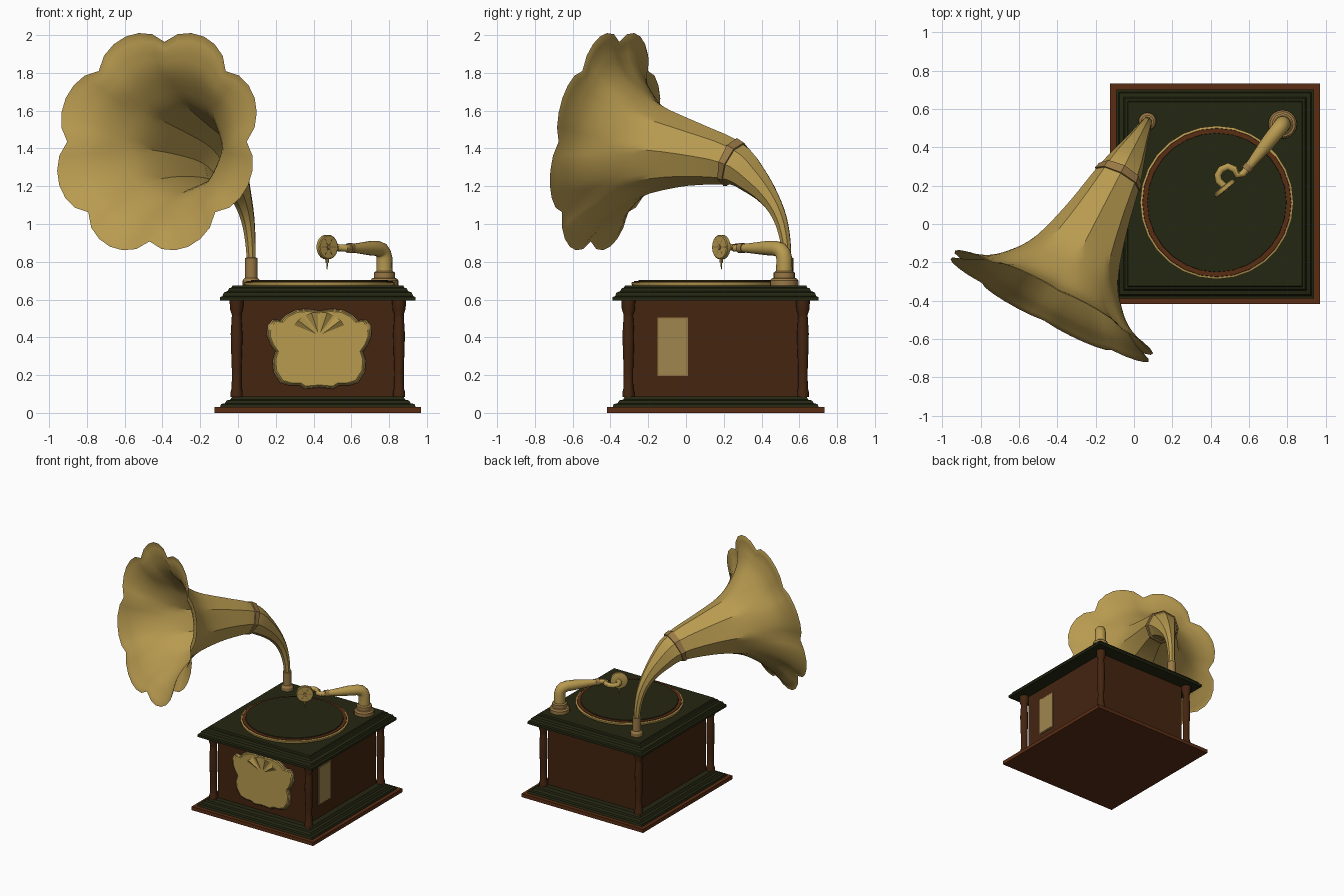
import bpy, bmesh, math
from mathutils import Vector

if "Cube" in bpy.data.objects:
    bpy.data.objects.remove(bpy.data.objects["Cube"])

def mat(name, *c):
    m = bpy.data.materials.new(name)
    m.diffuse_color = (*c, 1)
    m.use_nodes = True
    m.node_tree.nodes["Principled BSDF"].inputs["Base Color"].default_value = m.diffuse_color
    return m

GOLD = mat("gold", 0.48, 0.325, 0.08)
TAN = mat("aged brass", 0.32, 0.19, 0.06)
PLATE = mat("dull brass", 0.35, 0.24, 0.08)
BROWN = mat("dark walnut", 0.058, 0.018, 0.005)
RED = mat("red walnut", 0.10, 0.026, 0.007)
GREEN = mat("black green", 0.018, 0.020, 0.006)
CX, CY, HX, HY = 0.4225, 0.157, 0.5475, 0.575

def loft(name, rings, m, cap=True):
    """Skin a list of closed rings of points."""
    bm = bmesh.new()
    vs = [[bm.verts.new(p) for p in r] for r in rings]
    n = len(rings[0])
    for a, b in zip(vs, vs[1:]):
        for i in range(n):
            bm.faces.new((a[i], a[(i + 1) % n], b[(i + 1) % n], b[i]))
    if cap:
        bm.faces.new(vs[0][::-1])
        bm.faces.new(vs[-1])
        bmesh.ops.recalc_face_normals(bm, faces=bm.faces)
    me = bpy.data.meshes.new(name)
    bm.to_mesh(me)
    bm.free()
    me.materials.append(m)
    ob = bpy.data.objects.new(name, me)
    bpy.context.collection.objects.link(ob)
    return ob

def moulding(name, prof, m):
    """Rectangular stack: (inset from base edge, z)."""
    return loft(name, [[(CX + sx * (HX - d), CY + sy * (HY - d), z)
                for sx, sy in ((-1, -1), (1, -1), (1, 1), (-1, 1))] for d, z in prof], m)

def box(name, x0, x1, y0, y1, z0, z1, m):
    return loft(name, [[(x0, y0, z), (x1, y0, z), (x1, y1, z), (x0, y1, z)] for z in (z0, z1)], m)

def tube(name, pts, radii, m, n=16, cap=True):
    """Round tube along a path with varying radius."""
    pts = [Vector(p) for p in pts]
    rings, u = [], None
    for i, p in enumerate(pts):
        t = Vector((0, 0, 0))
        if i > 0: t += (p - pts[i - 1]).normalized()
        if i < len(pts) - 1: t += (pts[i + 1] - p).normalized()
        t.normalize()
        u = t.orthogonal() if u is None else u - t * u.dot(t)
        u.normalize()
        v = t.cross(u)
        rings.append([p + radii[i] * (u * math.cos(a) + v * math.sin(a))
                      for a in (2 * math.pi * k / n for k in range(n))])
    return loft(name, rings, m, cap)

def lathe(name, x, y, prof, m, n=16):
    return loft(name, [[(x + r * math.cos(2 * math.pi * k / n), y + r * math.sin(2 * math.pi * k / n), z)
                for k in range(n)] for r, z in prof], m)

# cabinet
moulding("plinth", [(0, 0), (0, 0.03)], RED)
moulding("base_moulding", [(0.03, 0.03), (0.035, 0.047), (0.055, 0.05), (0.065, 0.066),
                           (0.085, 0.07), (0.095, 0.088)], GREEN)
BX, BY = 0.405, 0.437
box("cabinet_body", CX - BX, CX + BX, CY - BY, CY + BY, 0.08, 0.6, BROWN)
moulding("lid", [(0.03, 0.594), (0.03, 0.613), (0.043, 0.618), (0.05, 0.637), (0.07, 0.645),
                 (0.078, 0.66), (0.09, 0.663), (0.095, 0.674)], GREEN)
column = [(0.032, 0.085), (0.032, 0.11), (0.026, 0.13), (0.025, 0.22), (0.03, 0.36), (0.031, 0.42),
          (0.026, 0.5), (0.025, 0.52), (0.035, 0.55), (0.037, 0.596)]
for sx, xn in ((-1, "left"), (1, "right")):
    for sy, yn in ((-1, "front"), (1, "back")):
        lathe(f"column_{yn}_{xn}", CX + sx * 0.43, CY + sy * 0.462, column, BROWN, 12)

# side plate
SX = CX + BX
box("side_plate_frame", SX - 0.01, SX + 0.005, -0.15, 0.01, 0.195, 0.505, TAN)
box("side_plate", SX - 0.01, SX + 0.009, -0.143, 0.003, 0.202, 0.498, PLATE)

# front ornament: mirrored outline, rim and raised shell
half = [(0, 0.535), (0.06, 0.545), (0.12, 0.54), (0.17, 0.515), (0.2, 0.485), (0.24, 0.49), (0.265, 0.46),
        (0.27, 0.41), (0.25, 0.36), (0.225, 0.325), (0.24, 0.28), (0.235, 0.22),
        (0.2, 0.165), (0.15, 0.15), (0.1, 0.15), (0.075, 0.133), (0, 0.14)]
outline = half + [(-x, z) for x, z in half[-2:0:-1]]
FY, PX = CY - BY, 0.43
def shield(name, k, y, m):
    loft(name, [[(PX + x * s, yy, 0.345 + (z - 0.345) * s) for x, z in outline]
                for s, yy in ((k, FY + 0.01), (k, y + 0.006), (k - 0.03, y))], m)
shield("ornament_rim", 1.03, FY - 0.016, PLATE)
shield("ornament_plate", 0.99, FY - 0.024, GOLD)
flutes = []
for i in range(9):
    a = math.radians(25 + 130 * i / 8)
    flutes.append((PX + 0.15 * math.cos(a), FY - (0.045 if i % 2 else 0.02), 0.405 + 0.13 * math.sin(a)))
loft("ornament_shell", [[(PX, FY - 0.022, 0.4)] * 2 + [(PX, FY - 0.02, 0.405)] * 7,
                        flutes], GOLD, False)
sh = bpy.data.objects["ornament_shell"].data
b = bmesh.new()
b.from_mesh(sh)
bmesh.ops.remove_doubles(b, verts=b.verts, dist=0.006)
bmesh.ops.recalc_face_normals(b, faces=b.faces)
b.to_mesh(sh)
b.free()

# turntable
TX, TY = 0.432, 0.112
lathe("turntable_rim", TX, TY, [(0.395, 0.672), (0.4, 0.68), (0.4, 0.69), (0.392, 0.694)], GOLD, 28)
lathe("turntable_band", TX, TY, [(0.39, 0.69), (0.387, 0.698)], RED, 28)
lathe("turntable_felt", TX, TY, [(0.365, 0.69), (0.362, 0.704)], GREEN, 28)

# horn socket
HPX, HPY = 0.07, 0.535
lathe("horn_socket", HPX, HPY, [(0.046, 0.672), (0.046, 0.7), (0.038, 0.712), (0.033, 0.714),
                                (0.033, 0.82), (0.026, 0.822)], TAN)

# horn: octagonal tube growing into eight petals, along a curve in one vertical plane
D = Vector((-0.46, -0.888, 0)).normalized()
U = Vector((-D.y, D.x, 0))
keys = [(0, 0.8, 0.024), (0.01, 0.91, 0.029), (0.042, 1.03, 0.038), (0.107, 1.14, 0.055), (0.21, 1.245, 0.088),
        (0.33, 1.325, 0.122), (0.57, 1.372, 0.172), (0.79, 1.398, 0.238), (0.92, 1.414, 0.32),
        (1.01, 1.425, 0.40), (1.06, 1.432, 0.475), (1.085, 1.436, 0.535)]
def spline(t):
    i = min(int(t), len(keys) - 2)
    f = t - i
    p = [Vector(keys[max(0, min(len(keys) - 1, j))]) for j in (i - 1, i, i + 1, i + 2)]
    return 0.5 * (2 * p[1] + (p[2] - p[0]) * f + (2 * p[0] - 5 * p[1] + 4 * p[2] - p[3]) * f * f
                  + (3 * p[1] - p[0] - 3 * p[2] + p[3]) * f ** 3)
def horn_ring(t, scale=1.0):
    k = spline(t)
    q = spline(min(t + 0.05, len(keys) - 1)) - spline(max(t - 0.05, 0))
    tan = (D * q.x + Vector((0, 0, q.y))).normalized()
    N = U.cross(tan)
    c = Vector((HPX, HPY, k.y)) + D * k.x
    p = max(0, min(1, (k.z - 0.2) / 0.3))
    ring, seg = [], 6
    for i in range(8 * seg):
        f = (i % seg) / seg
        octa = math.cos(math.pi / 8) / math.cos((f - 0.5) * math.pi / 4)
        petal = 1 + 0.14 * math.sin(math.pi * f) ** 0.7
        r = k.z * scale * (octa * (1 - p) + petal * p)
        a = 2 * math.pi * i / (8 * seg)
        ring.append(c + r * (U * math.cos(a) + N * math.sin(a)))
    return ring
steps = 3 * (len(keys) - 1)
loft("horn", [horn_ring(i / 3) for i in range(steps + 1)], GOLD, False)
loft("horn_band", [horn_ring(t, s) for t, s in ((4.86, 1.0), (4.87, 1.07), (5.05, 1.07), (5.06, 1.0))], TAN, False)

# tonearm
AX, AY = 0.775, 0.52
lathe("tonearm_base", AX, AY, [(0.075, 0.672), (0.075, 0.70), (0.066, 0.712), (0.056, 0.714),
                               (0.056, 0.742), (0.045, 0.75)], TAN, 20)
arm = [(0, 0.74), (0, 0.82), (0.008, 0.845), (0.025, 0.862), (0.055, 0.87), (0.12, 0.872), (0.29, 0.872)]
A = Vector((-0.2, -0.25, 0)).normalized()
def along(s, z): return (AX + A.x * s, AY + A.y * s, z)
tube("tonearm", [along(s, z) for s, z in arm], [0.043, 0.042, 0.041, 0.041, 0.04, 0.038, 0.021], GOLD)
tube("tonearm_collar", [along(0.275, 0.872), along(0.305, 0.872)], [0.027, 0.027], TAN)
goose = [along(0.29, 0.872), along(0.33, 0.872), (0.54, 0.255, 0.873), (0.525, 0.285, 0.875), (0.49, 0.3, 0.876),
         (0.455, 0.285, 0.877), (0.437, 0.255, 0.877), (0.442, 0.225, 0.877), (0.468, 0.2, 0.877)]
tube("gooseneck", goose, [0.019] * len(goose), GOLD, 12)

# soundbox: vertical disc with rim, spokes hub and needle
C, W = Vector((0.472, 0.187, 0.878)), Vector((0.63, -0.77, 0)).normalized()
S = Vector((-W.y, W.x, 0))
tube("soundbox_rim", [C - W * 0.014, C - W * 0.01, C + W * 0.01, C + W * 0.014, C + W * 0.014, C + W * 0.006],
     [0.055, 0.065, 0.065, 0.06, 0.048, 0.046], GOLD, 20)
tube("soundbox_hub", [C, C + W * 0.018], [0.016, 0.012], TAN, 10)
for i in range(6):
    a = i * math.pi / 3
    d = S * math.cos(a) + Vector((0, 0, math.sin(a)))
    tube(f"soundbox_spoke_{i}", [C + W * 0.01 + d * 0.01, C + W * 0.01 + d * 0.05], [0.005, 0.005], TAN, 6)
Z = Vector((0, 0, 1))
tube("needle_holder", [C - Z * 0.06, C - Z * 0.085], [0.011, 0.008], GOLD, 8)
tube("needle", [C - Z * 0.08, C - Z * 0.12], [0.005, 0.002], TAN, 6)

# smooth shading with sharp creases
for o in bpy.data.objects:
    o.select_set(True)
bpy.context.view_layer.objects.active = bpy.data.objects["horn"]
bpy.ops.object.shade_smooth_by_angle(angle=math.radians(32))
